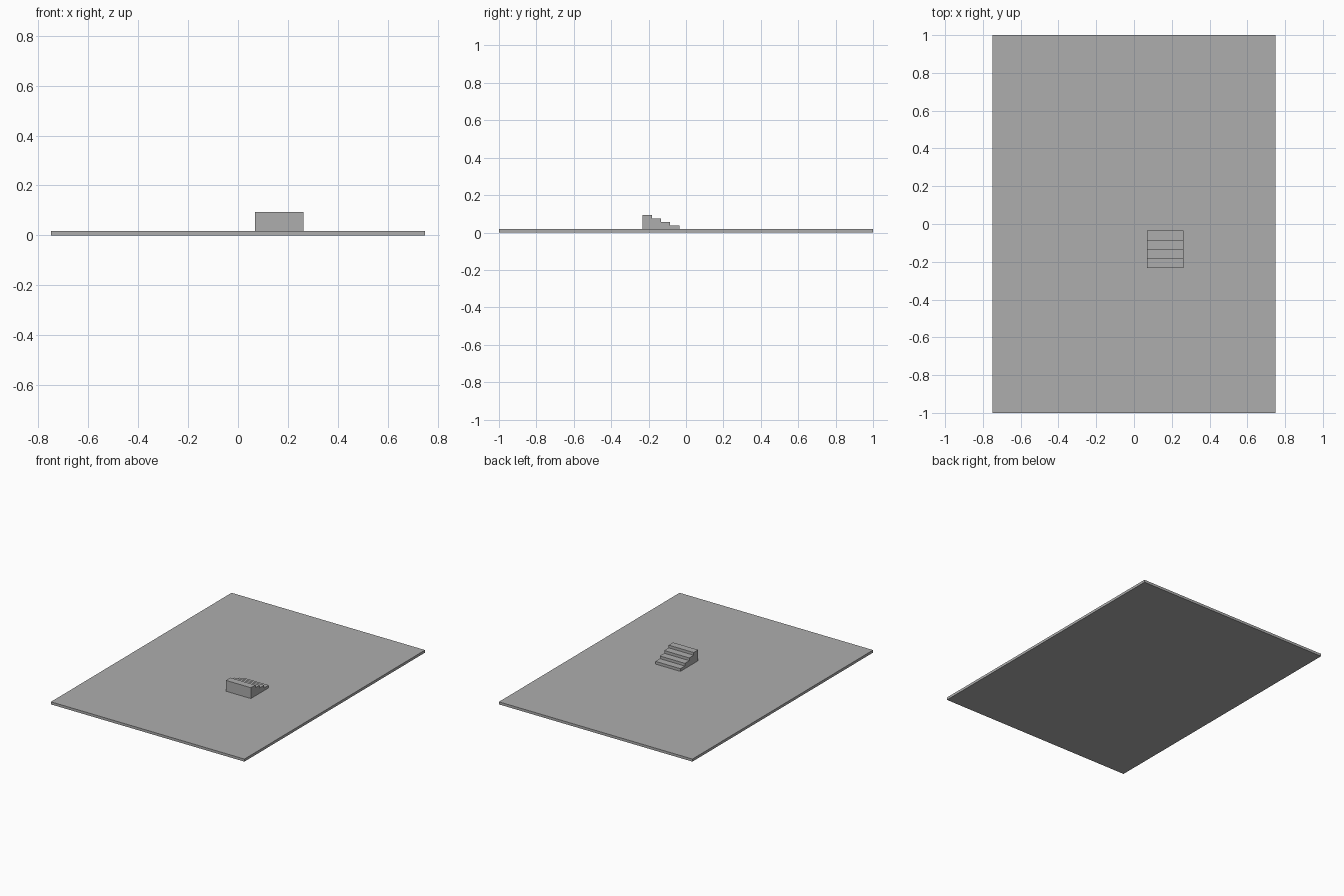
import bpy
import bmesh

cube = bpy.data.objects.get("Cube")
if cube:
    bpy.data.objects.remove(cube, do_unlink=True)

grey = bpy.data.materials.new("plain_grey")
grey.use_nodes = True
colour = (0.42, 0.42, 0.42, 1)
grey.diffuse_color = colour
grey.node_tree.nodes["Principled BSDF"].inputs["Base Color"].default_value = colour


def extrude_profile(name, profile, x_left, x_right):
    """Sweep a closed (y, z) outline along x into a solid."""
    bm = bmesh.new()
    face = bm.faces.new([bm.verts.new((x_left, y, z)) for y, z in profile])
    swept = bmesh.ops.extrude_face_region(bm, geom=[face])["geom"]
    verts = [v for v in swept if isinstance(v, bmesh.types.BMVert)]
    bmesh.ops.translate(bm, verts=verts, vec=(x_right - x_left, 0, 0))
    bmesh.ops.recalc_face_normals(bm, faces=bm.faces[:])
    mesh = bpy.data.meshes.new(name)
    bm.to_mesh(mesh)
    bm.free()
    mesh.materials.append(grey)
    obj = bpy.data.objects.new(name, mesh)
    bpy.context.collection.objects.link(obj)
    return obj


# Flat ground slab
slab_top = 0.018
extrude_profile("ground_slab",
                [(-1, 0), (1, 0), (1, slab_top), (-1, slab_top)], -0.75, 0.75)

# Solid staircase, rising towards the front
steps = 4
low_y, high_y = -0.035, -0.232
rise = 0.019
tread = (high_y - low_y) / steps
outline = [(high_y, slab_top), (low_y, slab_top)]
for i in range(steps):
    z = slab_top + rise * (i + 1)
    outline += [(low_y + tread * i, z), (low_y + tread * (i + 1), z)]
extrude_profile("staircase", outline, 0.068, 0.262)
